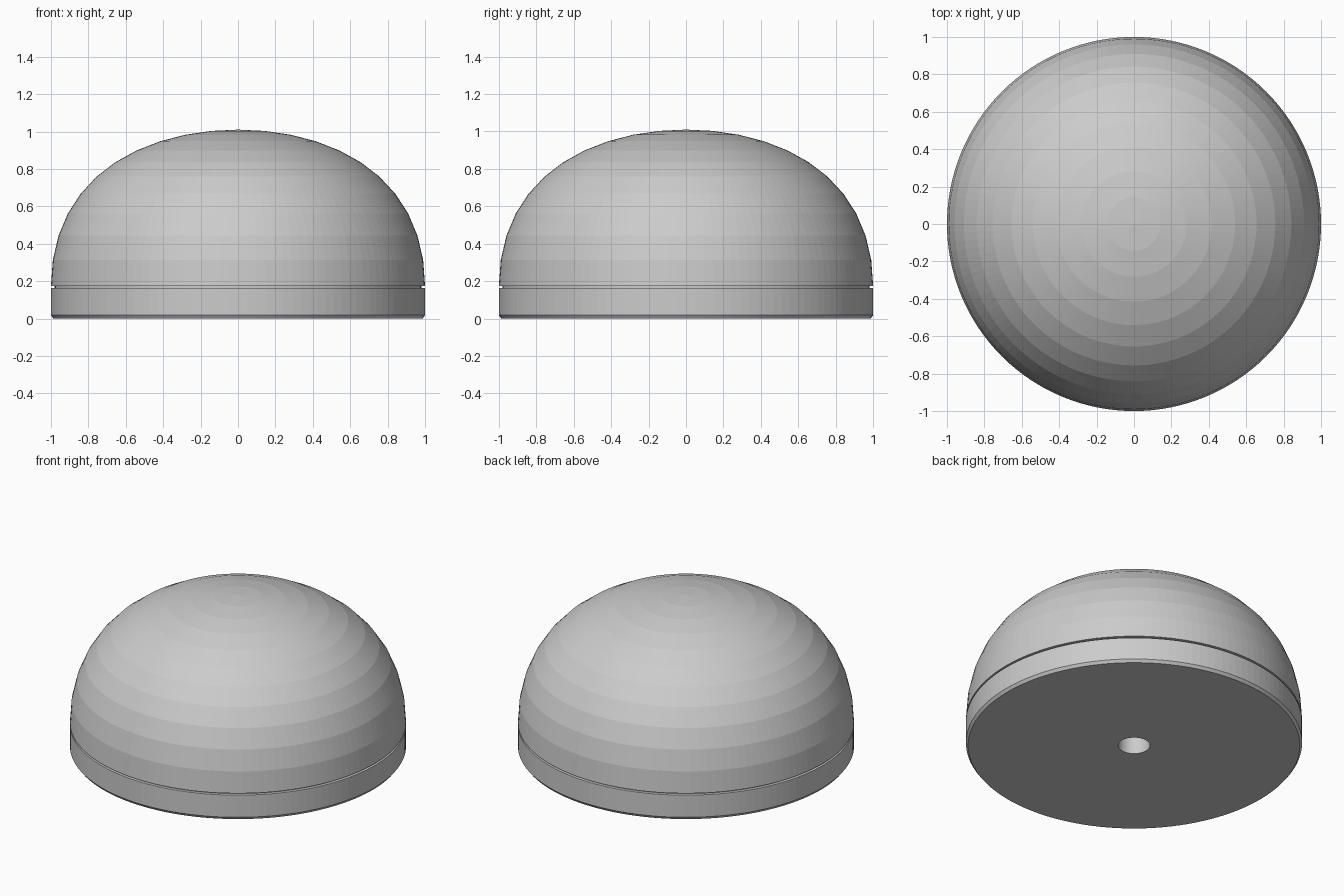
import bpy, bmesh, math

if "Cube" in bpy.data.objects:
    bpy.data.objects.remove(bpy.data.objects["Cube"])

SEGMENTS = 128
HOLE_R = 0.095


def lathe(name, profile, closed=True):
    """Revolve an (r, z) outline around z; points with r = 0 become poles."""
    bm = bmesh.new()
    verts = [bm.verts.new((r, 0, z)) for r, z in profile]
    pairs = list(zip(verts, verts[1:]))
    if closed:
        pairs.append((verts[-1], verts[0]))
    edges = [bm.edges.new(p) for p in pairs]
    bmesh.ops.spin(bm, geom=verts + edges, cent=(0, 0, 0), axis=(0, 0, 1),
                   angle=math.tau, steps=SEGMENTS)
    bmesh.ops.remove_doubles(bm, verts=bm.verts, dist=1e-5)
    bmesh.ops.recalc_face_normals(bm, faces=bm.faces)
    mesh = bpy.data.meshes.new(name)
    bm.to_mesh(mesh)
    bm.free()
    obj = bpy.data.objects.new(name, mesh)
    bpy.context.collection.objects.link(obj)
    return obj


# Base disc with chamfered foot and a centre hole
lathe("base_disc", [(HOLE_R, 0), (0.987, 0), (1, 0.018), (1, 0.163),
                    (HOLE_R, 0.163)])

# Domed cap: faceted bands, slightly flattened towards the top,
# with a recessed neck forming the groove and a blind hole below
STEPS = 11
outline = [(0, 0.45), (HOLE_R, 0.45), (HOLE_R, 0.163), (0.98, 0.163),
           (0.98, 0.175)]
for k in range(STEPS + 1):
    a = math.pi / 2 * k / STEPS
    c = math.sin(a)
    r = math.cos(a) if k < STEPS else 0
    outline.append((r, 0.175 + c * (1 - 0.165 * c)))
lathe("dome_cap", outline, closed=False)
